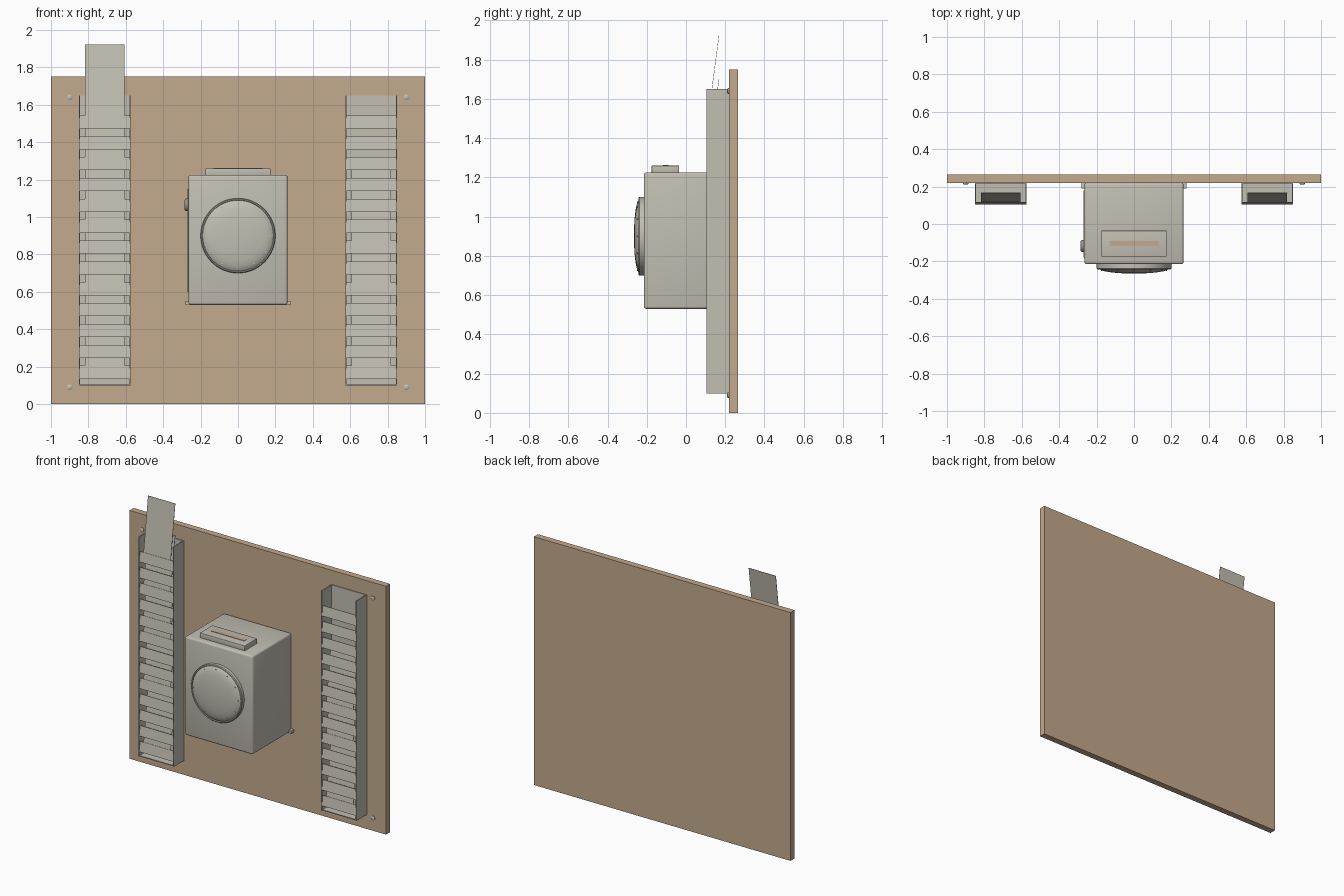
import bpy, bmesh, math

if "Cube" in bpy.data.objects:
    bpy.data.objects.remove(bpy.data.objects["Cube"])


def material(name, rgb):
    m = bpy.data.materials.new(name)
    m.diffuse_color = (*rgb, 1)
    m.use_nodes = True
    m.node_tree.nodes["Principled BSDF"].inputs["Base Color"].default_value = m.diffuse_color
    return m


TAN = material("tan wood", (0.55, 0.40, 0.27))
GREY = material("warm grey", (0.54, 0.52, 0.45))


def finish(name, bm, mat, smooth=False):
    bmesh.ops.recalc_face_normals(bm, faces=bm.faces[:])
    me = bpy.data.meshes.new(name)
    bm.to_mesh(me)
    bm.free()
    me.materials.append(mat)
    ob = bpy.data.objects.new(name, me)
    bpy.context.collection.objects.link(ob)
    if smooth:
        bpy.ops.object.select_all(action='DESELECT')
        ob.select_set(True)
        bpy.context.view_layer.objects.active = ob
        bpy.ops.object.shade_smooth_by_angle(angle=math.radians(35))
    return ob


def box(name, x, y, z, mat, bevel=0.0):
    bm = bmesh.new()
    bmesh.ops.create_cube(bm, size=1)
    for v in bm.verts:
        for i, r in enumerate((x, y, z)):
            v.co[i] = r[0] if v.co[i] < 0 else r[1]
    if bevel:
        bmesh.ops.bevel(bm, geom=bm.edges[:], offset=bevel, segments=3,
                        profile=0.5, affect='EDGES')
    return finish(name, bm, mat, bool(bevel))


def leaning_plate(name, x, y0, z0, y1, z1, thick, mat):
    """Thin plate rising from (y0, z0) to (y1, z1)."""
    bm = bmesh.new()
    ring = [(y0, z0), (y1, z1), (y1 + thick, z1), (y0 + thick, z0)]
    a, b = [[bm.verts.new((px, *p)) for p in ring] for px in x]
    bm.faces.new(a)
    bm.faces.new(b)
    for i in range(4):
        j = (i + 1) % 4
        bm.faces.new((a[i], a[j], b[j], b[i]))
    return finish(name, bm, mat)


def lathe(name, profile, origin, axis, mat, n=48):
    """Spin (radius, distance) pairs outwards along -y or -x."""
    bm = bmesh.new()
    rings = []
    for r, d in profile:
        ring = []
        for k in range(n):
            t = math.tau * k / n
            c, s = r * math.cos(t), r * math.sin(t)
            p = (c, -d, s) if axis == 'Y' else (-d, c, s)
            ring.append(bm.verts.new([o + q for o, q in zip(origin, p)]))
        rings.append(ring)
    for a, b in zip(rings, rings[1:]):
        for k in range(n):
            j = (k + 1) % n
            bm.faces.new((a[k], a[j], b[j], b[k]))
    bm.faces.new(rings[0])
    bm.faces.new(rings[-1])
    return finish(name, bm, mat, True)


# Backing board with corner screws
box("backing_board", (-1, 1), (0.22, 0.265), (0, 1.75), TAN)
for sx in (-1, 1):
    for z in (0.09, 1.64):
        lathe("board_screw", [(0.015, 0), (0.015, 0.006), (0.009, 0.01)],
              (0.9 * sx, 0.22, z), 'Y', GREY, 16)

# Clock case, mounting tabs and side door
box("clock_case", (-0.265, 0.265), (-0.215, 0.22), (0.53, 1.225), GREY, 0.013)
for sx in (-1, 1):
    box("mounting_tab", sorted((0.25 * sx, 0.282 * sx)), (0.19, 0.22),
        (0.53, 0.55), GREY)
box("side_door", (-0.271, -0.26), (-0.18, 0.18), (0.6, 1.15), GREY)
lathe("side_lock", [(0.033, 0), (0.033, 0.014), (0.026, 0.02)],
      (-0.265, -0.118, 1.065), 'X', GREY, 24)

# Domed dial with a raised rim
lathe("dial", [(0.2, 0), (0.2, 0.022), (0.196, 0.027), (0.191, 0.027),
               (0.189, 0.022), (0.18, 0.029), (0.16, 0.037), (0.13, 0.0425),
               (0.09, 0.047), (0.05, 0.0493), (0.015, 0.05)],
      (0, -0.215, 0.9), 'Y', GREY, 64)
# Hour ticks around the dial
for k in range(12):
    t = math.tau * k / 12
    lathe("hour_tick", [(0.004, 0), (0.004, 0.005)],
          (0.172 * math.cos(t), -0.245, 0.9 + 0.172 * math.sin(t)), 'Y', GREY, 8)

# Card slot block on top
box("slot_block", (-0.175, 0.175), (-0.175, -0.035), (1.22, 1.26), GREY, 0.004)
box("card_slot", (-0.13, 0.13), (-0.117, -0.09), (1.255, 1.2625), TAN)

# Two card racks: open-topped trough with a ladder of leaning slats
PITCH, WALL = 0.1115, 0.006


def rack(side, x0, x1, filled):
    box(side + "_rack_back", (x0, x1), (0.214, 0.22), (0.1, 1.65), GREY)
    box(side + "_rack_floor", (x0, x1), (0.11, 0.22), (0.1, 0.106), GREY)
    for x in (x0, x1 - WALL):
        box(side + "_rack_wall", (x, x + WALL), (0.105, 0.22), (0.1, 1.65), GREY)
    for k in range(13):
        z = 0.135 + PITCH * k
        leaning_plate(side + "_slat", (x0 + WALL, x1 - WALL),
                      0.105, z, 0.115, z + 0.07, 0.003, GREY)
        # Time card standing in this pocket
        if k in filled:
            mid = (x0 + x1) / 2
            leaning_plate(side + "_card", (mid - 0.106, mid + 0.106),
                          0.109, z + 0.01, 0.167, z + 0.45, 0.002, GREY)


rack("left", -0.85, -0.575, (0, 4, 7, 8, 10, 12))
rack("right", 0.575, 0.85, (0, 4, 6))
